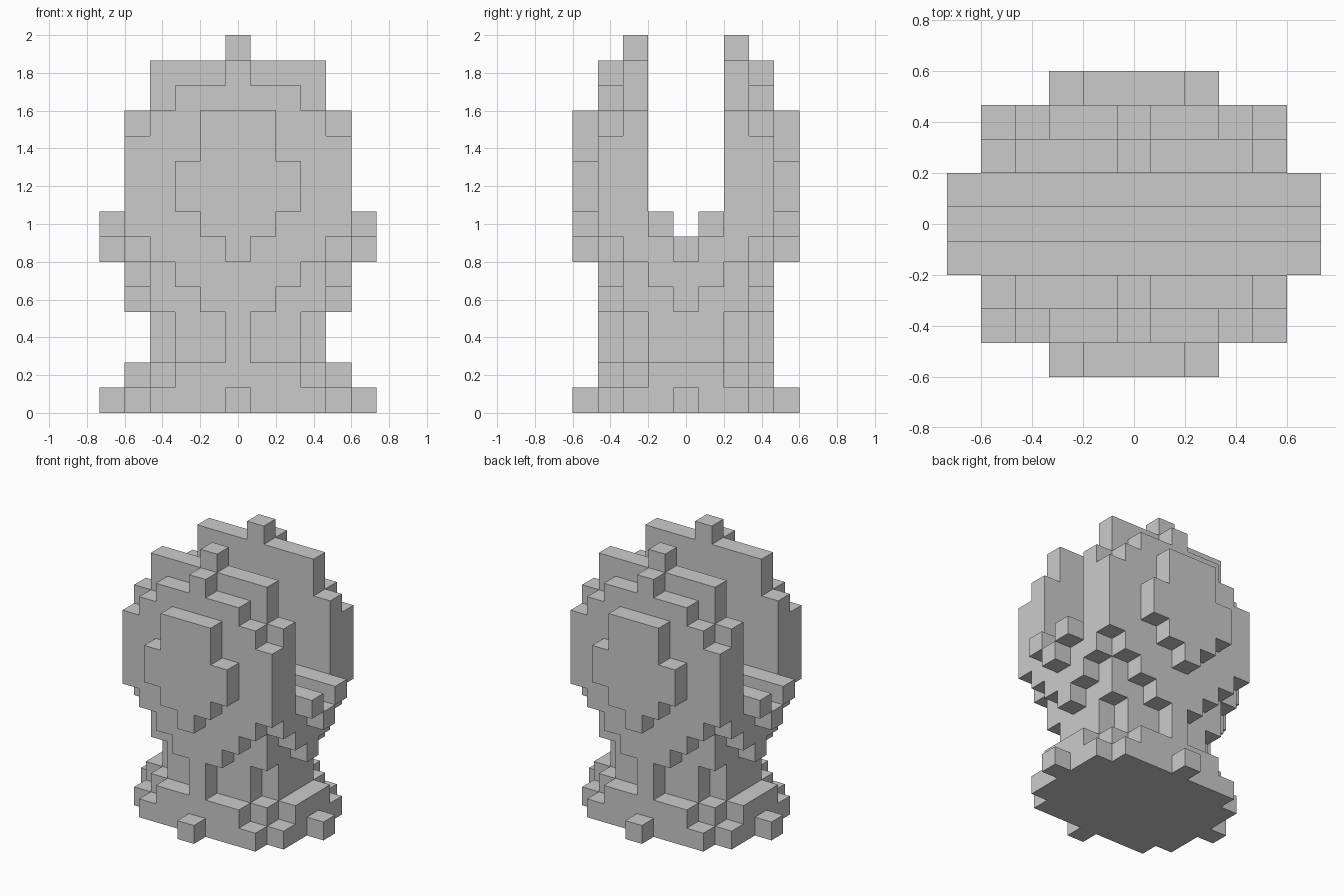
import bpy, bmesh
from mathutils import Vector

if "Cube" in bpy.data.objects:
    bpy.data.objects.remove(bpy.data.objects["Cube"])

U = 2 / 15  # block size

# Half width in blocks of each row, from the ground up (-1 = no block).
# Rows are numbered by distance from the middle; front and back mirror.
ROWS = {
    0: [5, 4, 3, 3, 4, 4, 5],
    1: [4, 4, 3, 3, 3, 4, 4, 5],
    2: [4, 3, 2, 2, 3, 3, 4, 4, 4, 4, 4, 4, 3, 3, 0],
    3: [3, 2, 0, 0, 1, 2, 3, 4, 4, 4, 4, 3, 2, 0],
    4: [0, -1, -1, -1, -1, -1, 0, 1, 2, 2, 1, 1],
}
cells = {(x, s * row, z)
         for row, widths in ROWS.items() for s in (-1, 1)
         for z, w in enumerate(widths) for x in range(-w, w + 1)}


def build_part(name, keep):
    """Skin the outer faces of the blocks chosen by keep(x, y, z)."""
    bm = bmesh.new()
    for c in sorted(cells):
        if not keep(*c):
            continue
        centre = Vector((c[0], c[1], c[2] + 0.5))
        for axis in range(3):
            for sign in (-1, 1):
                n = [0, 0, 0]
                n[axis] = sign
                if tuple(a + b for a, b in zip(c, n)) in cells:
                    continue
                normal = Vector(n)
                a = Vector([float(i == (axis + 1) % 3) for i in range(3)])
                b = normal.cross(a)
                corners = [(p, q) for p, q in ((-1, -1), (1, -1), (1, 1), (-1, 1))]
                bm.faces.new([bm.verts.new((centre + normal / 2 + a * p / 2 + b * q / 2) * U)
                              for p, q in corners])
    bmesh.ops.remove_doubles(bm, verts=bm.verts[:], dist=0.001)
    mesh = bpy.data.meshes.new(name)
    bm.to_mesh(mesh)
    bm.free()
    obj = bpy.data.objects.new(name, mesh)
    bpy.context.collection.objects.link(obj)


# Stepped foot
build_part("base", lambda x, y, z: z < 2)
# Stem and low cup between the two shells
build_part("cup", lambda x, y, z: z >= 2 and abs(y) < 2)
# Tall bulging shells, front and back
build_part("front_shell", lambda x, y, z: z >= 2 and y <= -2)
build_part("back_shell", lambda x, y, z: z >= 2 and y >= 2)
